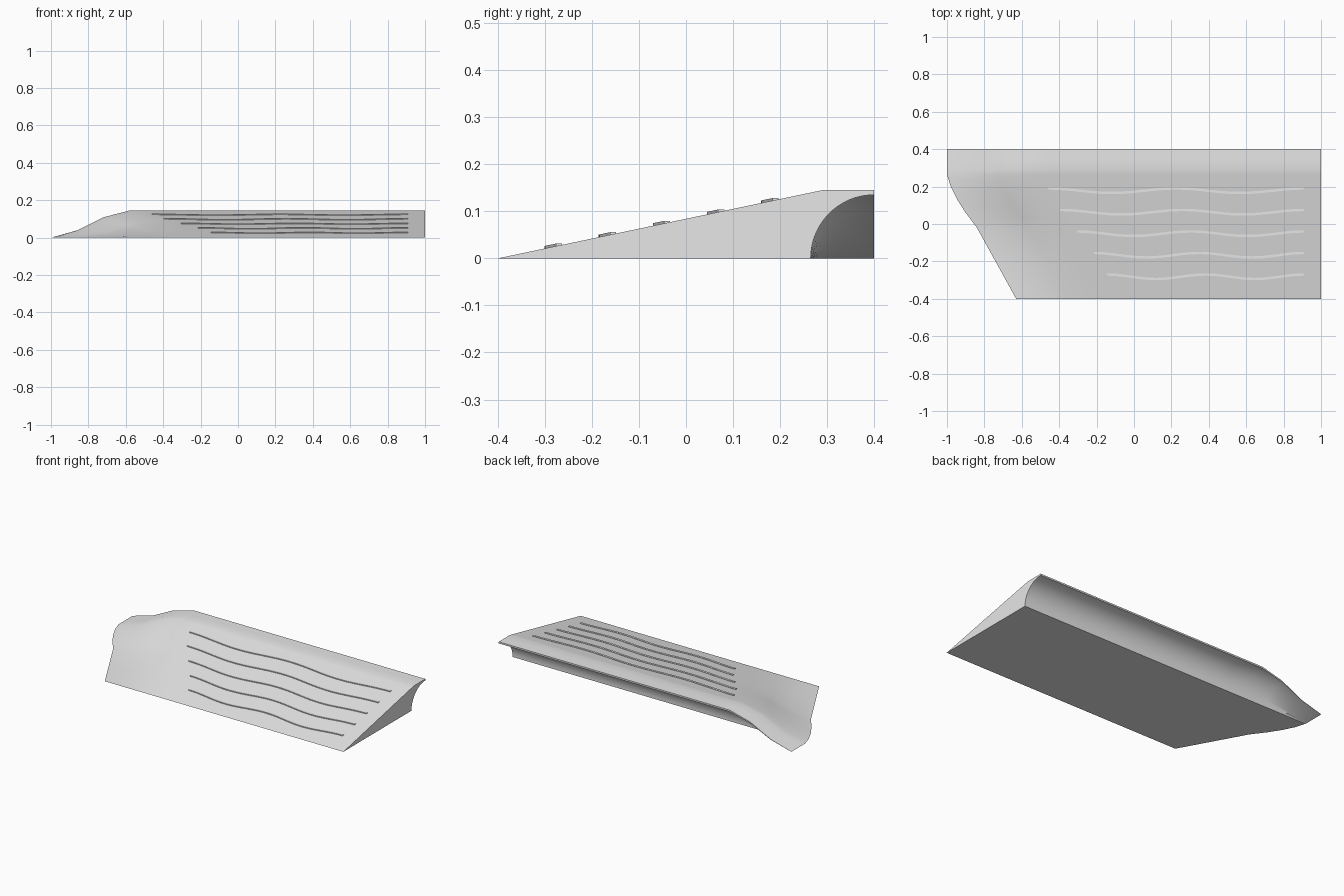
import bpy, bmesh, math

if "Cube" in bpy.data.objects:
    bpy.data.objects.remove(bpy.data.objects["Cube"])

grey = bpy.data.materials.new("light_grey")
grey.diffuse_color = (0.8, 0.8, 0.8, 1)
grey.use_nodes = True
grey.node_tree.nodes["Principled BSDF"].inputs["Base Color"].default_value = grey.diffuse_color

# plan outline of the tapered left end: (y, x)
EDGE = [(-0.4, -0.63), (-0.02, -0.84), (0.06, -0.9), (0.13, -0.945),
        (0.2, -0.98), (0.265, -1.0), (0.4, -1.0)]
HEIGHT, CREST, COVE, TAPER = 0.145, 0.29, 0.135, 0.42


def left_edge(y):
    for (y0, x0), (y1, x1) in zip(EDGE, EDGE[1:]):
        if y <= y1:
            return x0 + (x1 - x0) * (y - y0) / (y1 - y0)
    return EDGE[-1][1]


def slope(y):
    return HEIGHT * min(1, (y + 0.4) / (CREST + 0.4))


def finish(name, bm, angle):
    bmesh.ops.remove_doubles(bm, verts=bm.verts, dist=1e-5)
    bmesh.ops.recalc_face_normals(bm, faces=bm.faces)
    mesh = bpy.data.meshes.new(name)
    bm.to_mesh(mesh)
    bm.free()
    ob = bpy.data.objects.new(name, mesh)
    bpy.context.collection.objects.link(ob)
    mesh.materials.append(grey)
    bpy.ops.object.select_all(action='DESELECT')
    ob.select_set(True)
    bpy.context.view_layer.objects.active = ob
    bpy.ops.object.shade_smooth_by_angle(angle=math.radians(angle))
    return ob


def loft(name, sections, caps, angle):
    bm = bmesh.new()
    rings = [[bm.verts.new(p) for p in s] for s in sections]
    n = len(rings[0])
    for a, b in zip(rings, rings[1:]):
        for i in range(n):
            j = (i + 1) % n
            bm.faces.new((a[i], a[j], b[j], b[i]))
    for k in caps:
        bm.faces.new(rings[k])
    return finish(name, bm, angle)


# wedge: sloped top, flat crest, round cove under the back, flat base
rows = [-0.4, -0.21, -0.02, 0.02, 0.06, 0.095, 0.13, 0.165, 0.2, 0.235, 0.265]
profile = [(y, slope(y)) for y in rows + [CREST, 0.345, 0.4]]
profile += [(0.4 - COVE * math.sin(a), COVE * math.cos(a))
            for a in (math.pi / 2 * i / 20 for i in range(21))]
profile += [(y, 0.0) for y in reversed(rows[1:-1])]

sections = []
for u, s in ((0, 0), (1 / 3, 0.27), (2 / 3, 0.75), (1, 1), (4 / 3, 1), (2, 1)):
    sections.append([(left_edge(y) + u * TAPER, y, z * s) for y, z in profile])
sections.append([(1.0, y, z) for y, z in profile])
loft("wedge_body", sections, [-1], 30)

# wavy raised ribs running along the slope
STARTS = [-0.46, -0.395, -0.305, -0.215, -0.145]
END, STEPS, HALF, RISE = 0.91, 64, 0.0065, 0.004
for k, start in enumerate(STARTS):
    ring = []
    for i in range(STEPS + 1):
        t = i / STEPS
        x = start + (END - start) * t
        y = 0.178 - 0.115 * k + 0.012 * math.cos(4 * math.pi * t)
        z = slope(y)
        ring.append([(x, y - HALF, z - 0.006), (x, y + HALF, z - 0.006),
                     (x, y + HALF, z + RISE), (x, y - HALF, z + RISE)])
    loft("wavy_rib_%d" % (k + 1), ring, [0, -1], 30)
